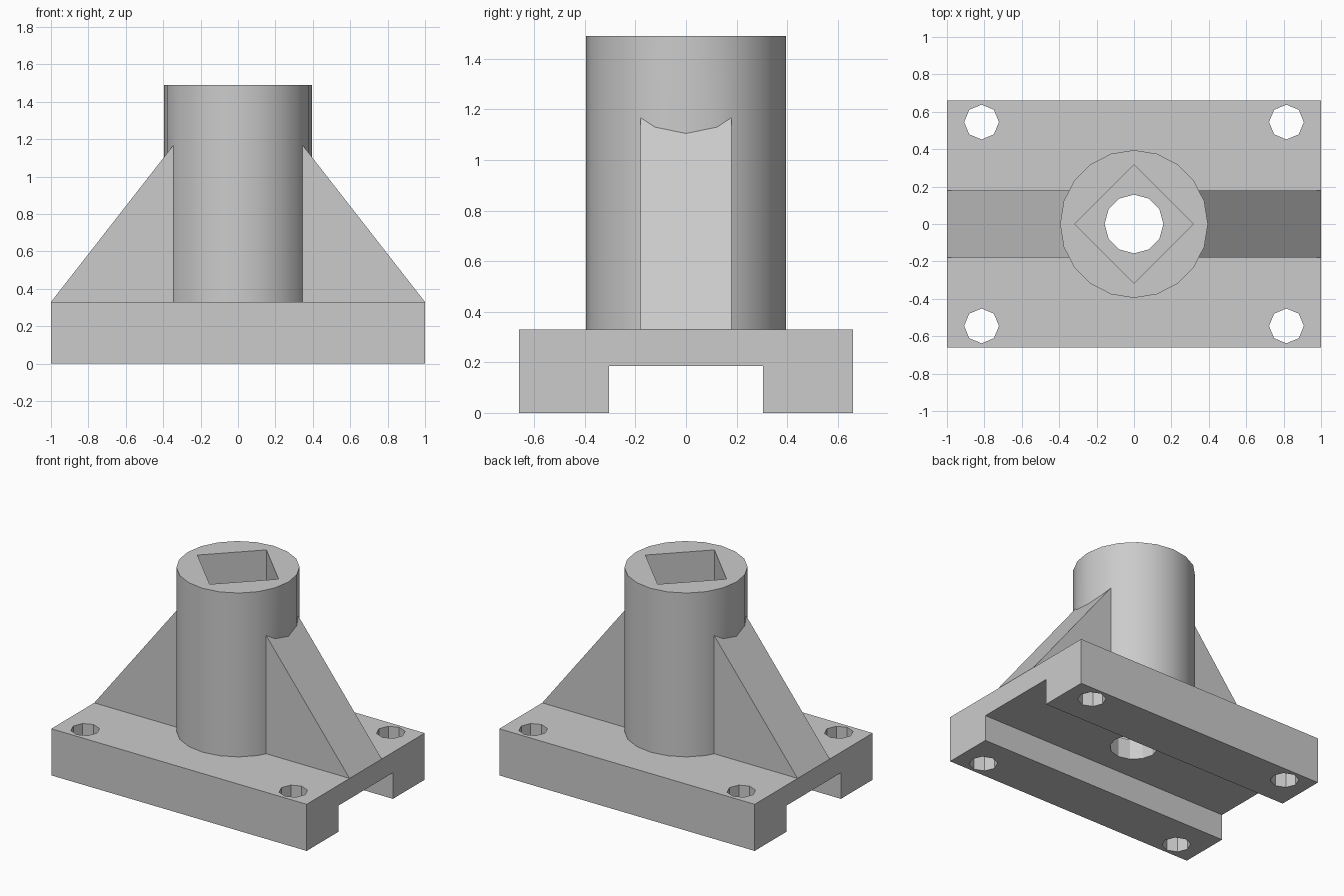
import bpy, bmesh, math

if "Cube" in bpy.data.objects:
    bpy.data.objects.remove(bpy.data.objects["Cube"])


def prism(name, profile, axis, start, end):
    """Extrude a 2D profile along x (profile is y,z) or y (profile is x,z)."""
    place = (lambda p: (start, *p)) if axis == 'x' else (lambda p: (p[0], start, p[1]))
    step = (end - start, 0, 0) if axis == 'x' else (0, end - start, 0)
    bm = bmesh.new()
    face = bm.faces.new([bm.verts.new(place(p)) for p in profile])
    ext = bmesh.ops.extrude_face_region(bm, geom=[face], use_keep_orig=True)
    bmesh.ops.translate(bm, vec=step,
                        verts=[g for g in ext['geom'] if isinstance(g, bmesh.types.BMVert)])
    return finish(name, bm)


def column(name, radius, sides, z0, z1, x=0, y=0):
    """Upright n-sided cylinder with a corner on the y axis."""
    bm = bmesh.new()
    bmesh.ops.create_cone(bm, cap_ends=True, segments=sides,
                          radius1=radius, radius2=radius, depth=z1 - z0)
    bmesh.ops.translate(bm, vec=(x, y, (z0 + z1) / 2), verts=bm.verts)
    return finish(name, bm)


def finish(name, bm):
    bmesh.ops.recalc_face_normals(bm, faces=bm.faces)
    mesh = bpy.data.meshes.new(name)
    bm.to_mesh(mesh)
    bm.free()
    obj = bpy.data.objects.new(name, mesh)
    bpy.context.collection.objects.link(obj)
    return obj


def combine(target, tool, operation):
    mod = target.modifiers.new(operation.lower(), 'BOOLEAN')
    mod.operation, mod.solver, mod.object = operation, 'EXACT', tool
    bpy.context.view_layer.objects.active = target
    bpy.ops.object.modifier_apply(modifier=mod.name)
    bpy.data.objects.remove(tool)


# Base plate with a channel along its underside
W, CH, TOP, SLOT = 0.66, 0.305, 0.33, 0.185
bracket = prism("socket_bracket", [(-W, 0), (-CH, 0), (-CH, SLOT), (CH, SLOT),
                                   (CH, 0), (W, 0), (W, TOP), (-W, TOP)], 'x', -1, 1)

# Upright post
combine(bracket, column("post", 0.395, 20, 0.25, 1.49), 'UNION')

# Sloping ribs on both sides of the post
for s in (-1, 1):
    profile = [(s * 1, TOP), (s * 0.335, 1.182), (s * 0.335, 0.27), (s * 0.9, 0.27), (s * 1, TOP - 0.01)]
    combine(bracket, prism("rib", profile, 'y', -0.18, 0.18), 'UNION')

# Square socket, round bore below it, and four bolt holes
combine(bracket, column("square_socket", 0.318, 4, TOP, 1.7), 'DIFFERENCE')
combine(bracket, column("bore", 0.157, 12, -0.1, 0.6), 'DIFFERENCE')
for x in (-0.815, 0.815):
    for y in (-0.545, 0.545):
        combine(bracket, column("bolt_hole", 0.093, 8, -0.1, 0.6, x, y), 'DIFFERENCE')

# Smooth post, crisp edges elsewhere
bpy.ops.object.select_all(action='DESELECT')
bracket.select_set(True)
bpy.context.view_layer.objects.active = bracket
bpy.ops.object.shade_smooth_by_angle(angle=math.radians(25))
